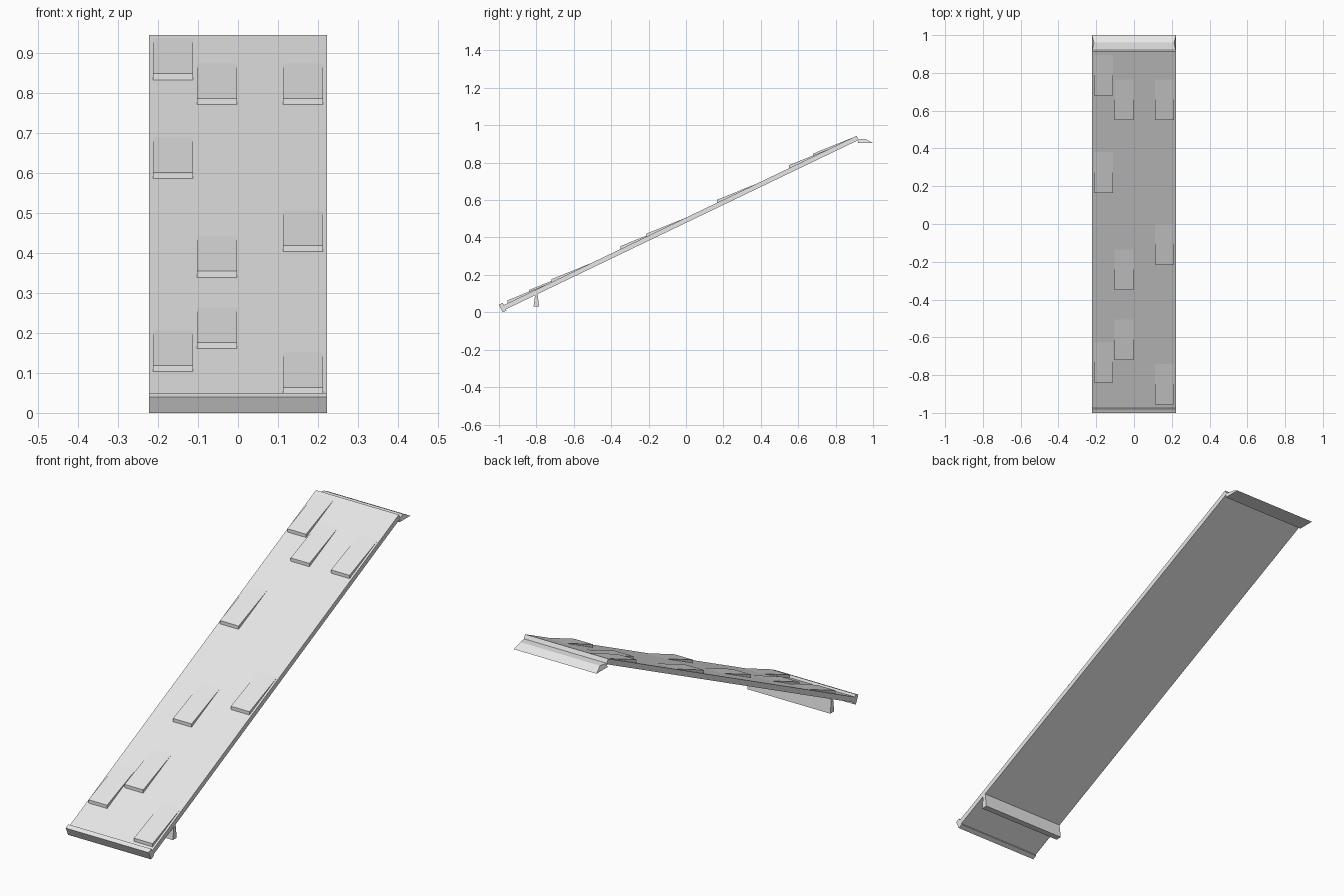
import bpy
import bmesh
from mathutils import Vector

cube = bpy.data.objects.get("Cube")
if cube:
    bpy.data.objects.remove(cube, do_unlink=True)

grey = bpy.data.materials.new("light_grey")
grey.use_nodes = True
colour = (0.8, 0.8, 0.8, 1)
grey.diffuse_color = colour
grey.node_tree.nodes["Principled BSDF"].inputs["Base Color"].default_value = colour

HALF = 0.222
SLOPE = 0.48
ALONG = Vector((1, SLOPE)).normalized()   # up the roof, in (y, z)
DOWN = Vector((ALONG.y, -ALONG.x))        # through the roof, in (y, z)


def roof_z(y):
    return 0.506 + SLOPE * y


def extrude(name, profile, x0, x1, insets=None):
    """Prism along x from a (y, z) profile; insets pull single end points inward."""
    insets = insets or [0] * len(profile)
    bm = bmesh.new()
    left = [bm.verts.new((x0 + d, y, z)) for (y, z), d in zip(profile, insets)]
    right = [bm.verts.new((x1 - d, y, z)) for (y, z), d in zip(profile, insets)]
    bm.faces.new(left)
    bm.faces.new(right)
    for i in range(len(profile)):
        j = (i + 1) % len(profile)
        bm.faces.new((left[i], left[j], right[j], right[i]))
    bmesh.ops.recalc_face_normals(bm, faces=bm.faces)
    mesh = bpy.data.meshes.new(name)
    bm.to_mesh(mesh)
    bm.free()
    mesh.materials.append(grey)
    obj = bpy.data.objects.new(name, mesh)
    bpy.context.collection.objects.link(obj)
    return obj


def slanted_box(name, start, length, depth):
    a = Vector(start)
    b = a + ALONG * length
    extrude(name, [a, b, b + DOWN * depth, a + DOWN * depth], -HALF, HALF)


# Sloping roof slab and the lip along its lower edge
low = Vector((-0.979, roof_z(-0.979)))
high = Vector((0.912, roof_z(0.912)))
slanted_box("roof_slab", low, (high - low).length, 0.025)
slanted_box("eave_lip", (-1.0, 0.04), 0.023, 0.0445)

# Ridge cap with slightly hollow ends
extrude("ridge_cap",
        [(0.918, 0.905), (0.92, 0.925), (0.96, 0.926), (1.0, 0.905)],
        -HALF, HALF, [0, 0, 0.01, 0])

# Tapered beam under the lower end
extrude("support_beam",
        [(-0.815, 0.03), (-0.785, 0.03), (-0.794, 0.1), (-0.806, 0.1)],
        -HALF, HALF)

# Raised wedge tiles, in three columns: left edge and front positions
columns = [(-0.212, (0.68, 0.165, -0.84)),
           (-0.103, (0.55, -0.35, -0.72)),
           (0.112, (0.55, -0.215, -0.955))]
for c, (x, fronts) in enumerate(columns, 1):
    for r, y in enumerate(fronts, 1):
        back = y + 0.215
        extrude(f"raised_tile_{c}_{r}",
                [(y, roof_z(y) - 0.005), (y, roof_z(y) + 0.016),
                 (back, roof_z(back)), (back, roof_z(back) - 0.005)],
                x, x + 0.1)
